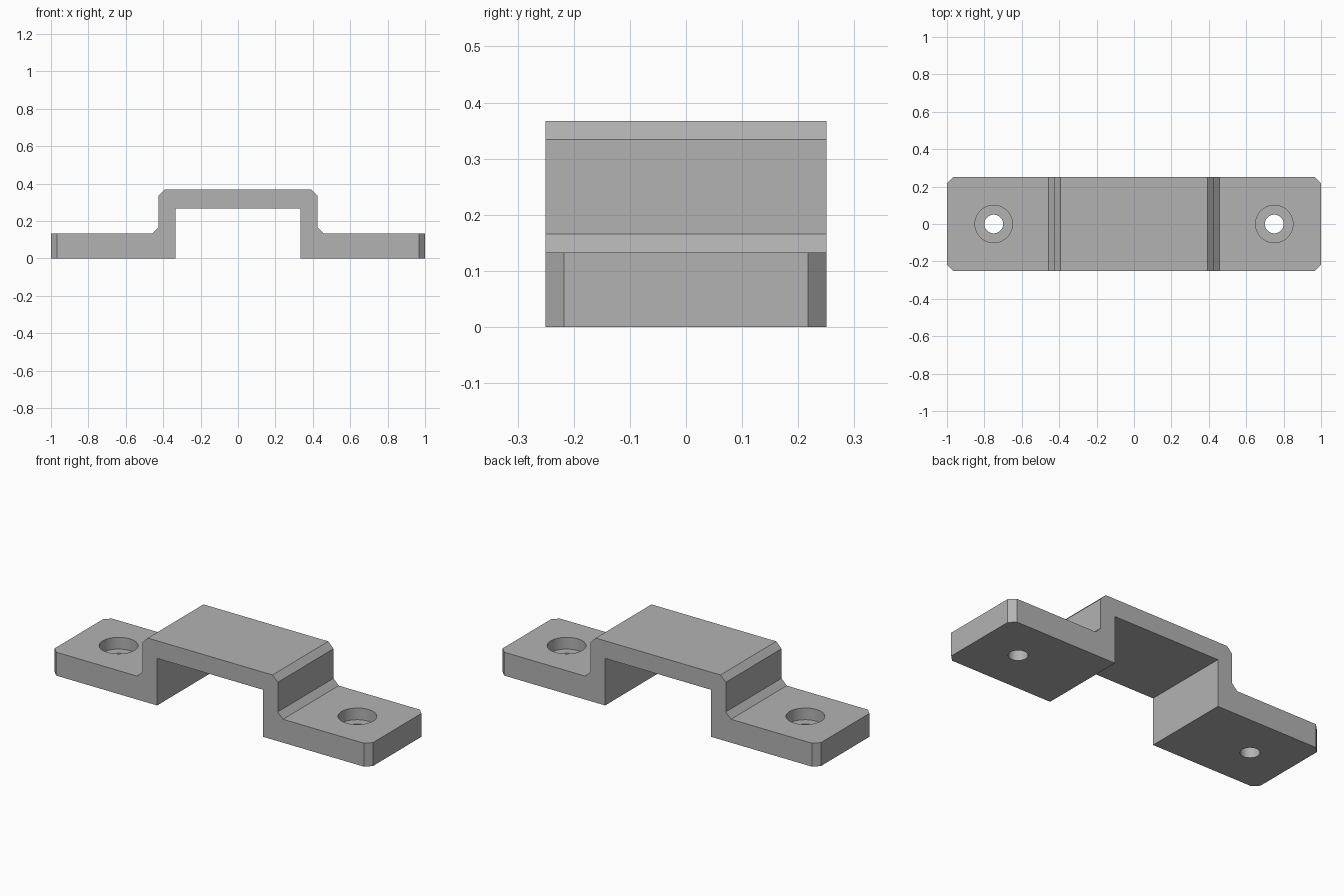
import bpy, bmesh

if "Cube" in bpy.data.objects:
    bpy.data.objects.remove(bpy.data.objects["Cube"], do_unlink=True)

HALF_WIDTH = 0.25
FOOT_TOP = 0.133
CHAMFER = 0.033
HOLE_X = 0.75

# Single grey finish
grey = bpy.data.materials.new("plain grey")
grey.use_nodes = True
colour = (0.45, 0.45, 0.45, 1)
grey.diffuse_color = colour
grey.node_tree.nodes["Principled BSDF"].inputs["Base Color"].default_value = colour


def add_object(name, bm):
    bmesh.ops.recalc_face_normals(bm, faces=bm.faces)
    mesh = bpy.data.meshes.new(name)
    bm.to_mesh(mesh)
    bm.free()
    mesh.materials.append(grey)
    obj = bpy.data.objects.new(name, mesh)
    bpy.context.collection.objects.link(obj)
    return obj


# Strap: mirrored hat profile extruded along its width
half = [(0.333, 0.267), (0.333, 0), (1, 0), (1, FOOT_TOP),
        (0.425 + CHAMFER, FOOT_TOP), (0.425, FOOT_TOP + CHAMFER),
        (0.425, 0.367 - CHAMFER), (0.425 - CHAMFER, 0.367)]
profile = half + [(-x, z) for x, z in reversed(half)]
bm = bmesh.new()
face = bm.faces.new([bm.verts.new((x, -HALF_WIDTH, z)) for x, z in profile])
side = bmesh.ops.extrude_face_region(bm, geom=[face])
verts = [g for g in side["geom"] if isinstance(g, bmesh.types.BMVert)]
bmesh.ops.translate(bm, verts=verts, vec=(0, 2 * HALF_WIDTH, 0))

# Chamfer the upright corners of both feet
corners = [e for e in bm.edges
           if all(abs(v.co.x) > 0.99 for v in e.verts)
           and abs(e.verts[0].co.z - e.verts[1].co.z) > 0.1]
bmesh.ops.bevel(bm, geom=corners, offset=CHAMFER, offset_type='OFFSET',
                segments=1, affect='EDGES', profile=0.5)
strap = add_object("mounting_strap", bm)


def drill(name, x, radius, bottom):
    """Cut a round hole from above down to the given height."""
    top = 0.2
    bm = bmesh.new()
    bmesh.ops.create_cone(bm, cap_ends=True, segments=48, radius1=radius,
                          radius2=radius, depth=top - bottom)
    bmesh.ops.translate(bm, verts=bm.verts, vec=(x, 0, (top + bottom) / 2))
    cutter = add_object(name, bm)
    cutter.hide_render = True
    cutter.hide_viewport = True
    cutter.display_type = 'WIRE'
    cut = strap.modifiers.new(name, 'BOOLEAN')
    cut.operation = 'DIFFERENCE'
    cut.solver = 'EXACT'
    cut.object = cutter


# Counterbored screw hole in each foot
for label, s in (("left", 1), ("right", -1)):
    drill(label + "_counterbore_cutter", s * HOLE_X, 0.1, FOOT_TOP / 2)
    drill(label + "_screw_hole_cutter", s * HOLE_X, 0.05, -0.1)

# Smooth hole walls, crisp edges everywhere else
bpy.ops.object.select_all(action='DESELECT')
bpy.context.view_layer.objects.active = strap
strap.select_set(True)
for mod in [m.name for m in strap.modifiers]:
    bpy.ops.object.modifier_apply(modifier=mod)
for cutter in [o for o in bpy.data.objects if o.name.endswith("_cutter")]:
    bpy.data.objects.remove(cutter, do_unlink=True)
bpy.ops.object.shade_smooth_by_angle(angle=0.5)
